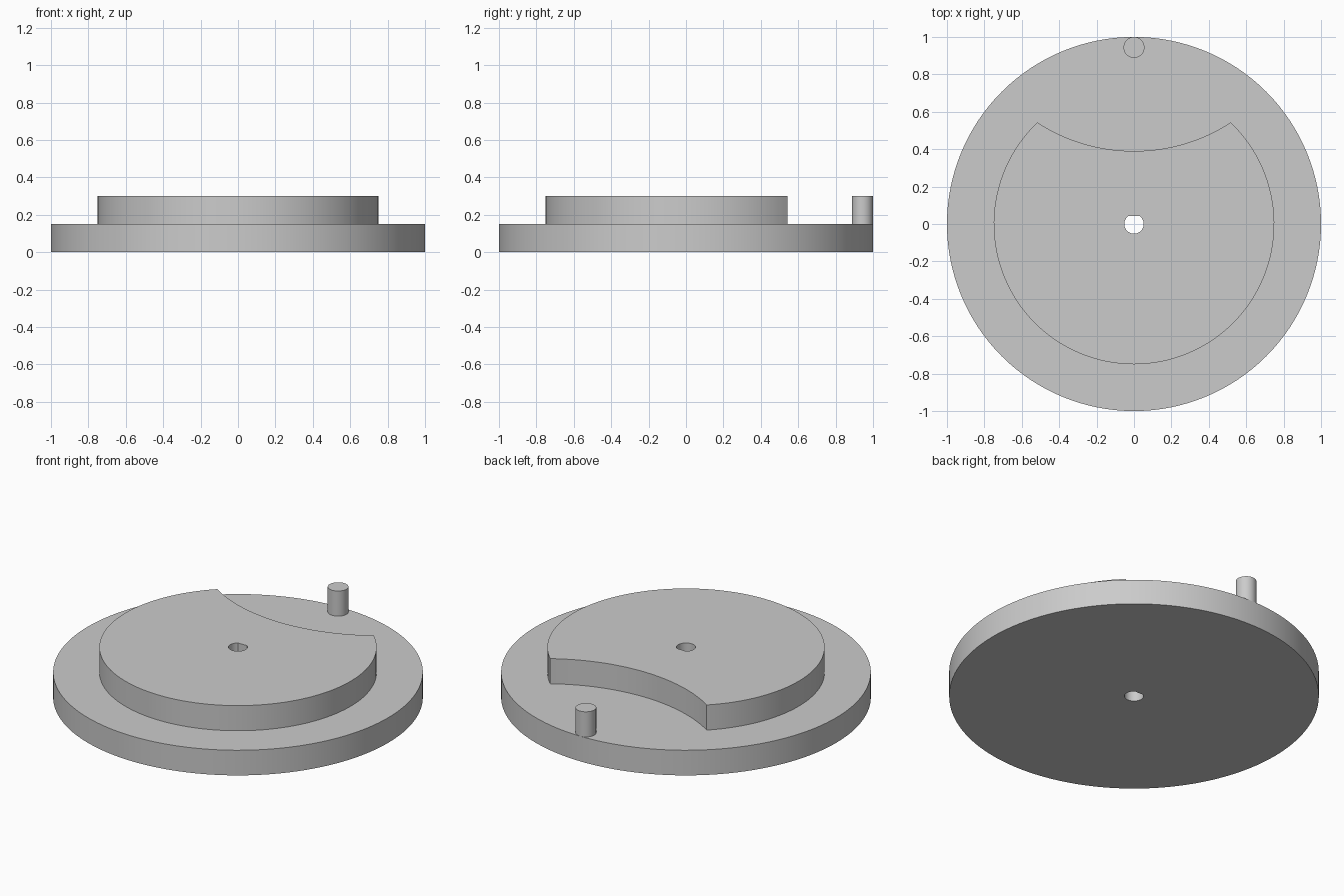
import bpy
import bmesh
from math import sin, cos, pi, atan2, asin, sqrt

cube = bpy.data.objects.get("Cube")
if cube:
    bpy.data.objects.remove(cube, do_unlink=True)

grey = bpy.data.materials.new("plain_grey")
grey.use_nodes = True
grey.diffuse_color = (0.6, 0.6, 0.6, 1)
grey.node_tree.nodes["Principled BSDF"].inputs["Base Color"].default_value = (0.6, 0.6, 0.6, 1)


def arc(radius, start, end, steps, cy=0.0):
    """Points along an arc centred on (0, cy), both ends included."""
    angles = [start + (end - start) * i / steps for i in range(steps + 1)]
    return [(radius * cos(a), cy + radius * sin(a)) for a in angles]


def circle(radius, steps, cy=0.0):
    return arc(radius, 0, 2 * pi, steps, cy)[:-1]


def plate(name, loops, z0, z1):
    """Fill the outline (and any hole loops) and extrude it upward."""
    bm = bmesh.new()
    edges = []
    for loop in loops:
        verts = [bm.verts.new((x, y, z0)) for x, y in loop]
        edges += [bm.edges.new((v, verts[i - 1])) for i, v in enumerate(verts)]
    bmesh.ops.triangle_fill(bm, edges=edges, use_beauty=True)
    result = bmesh.ops.extrude_face_region(bm, geom=bm.faces[:], use_keep_orig=True)
    top = [g for g in result["geom"] if isinstance(g, bmesh.types.BMVert)]
    bmesh.ops.translate(bm, verts=top, vec=(0, 0, z1 - z0))
    bmesh.ops.recalc_face_normals(bm, faces=bm.faces[:])
    bmesh.ops.dissolve_limit(bm, angle_limit=0.001, verts=bm.verts[:], edges=bm.edges[:])
    mesh = bpy.data.meshes.new(name)
    bm.to_mesh(mesh)
    bm.free()
    mesh.materials.append(grey)
    obj = bpy.data.objects.new(name, mesh)
    bpy.context.collection.objects.link(obj)
    bpy.ops.object.select_all(action='DESELECT')
    obj.select_set(True)
    bpy.context.view_layer.objects.active = obj
    bpy.ops.object.shade_smooth_by_angle(angle=pi / 6)
    return obj


# D-shaped shaft hole with its flat towards the back
hole_r, flat_y = 0.052, 0.043
flat = asin(flat_y / hole_r)
shaft_hole = arc(hole_r, pi - flat, 2 * pi + flat, 32)

# Raised disc outline: a circle with a concave bite out of the back
disc_r, bite_r, bite_y = 0.75, 0.95, 1.34
corner_y = (disc_r ** 2 - bite_r ** 2 + bite_y ** 2) / (2 * bite_y)
corner_x = sqrt(disc_r ** 2 - corner_y ** 2)
rim = atan2(corner_y, corner_x)
bite = atan2(corner_y - bite_y, corner_x)
disc_outline = (arc(disc_r, pi - rim, 2 * pi + rim, 96)
                + arc(bite_r, bite, -pi - bite, 32, bite_y)[1:-1])

plate("base_disc", [circle(1.0, 128), shaft_hole], 0.0, 0.15)
plate("raised_disc", [disc_outline, shaft_hole], 0.15, 0.30)
plate("drive_pin", [circle(0.056, 40, 0.944)], 0.15, 0.30)
